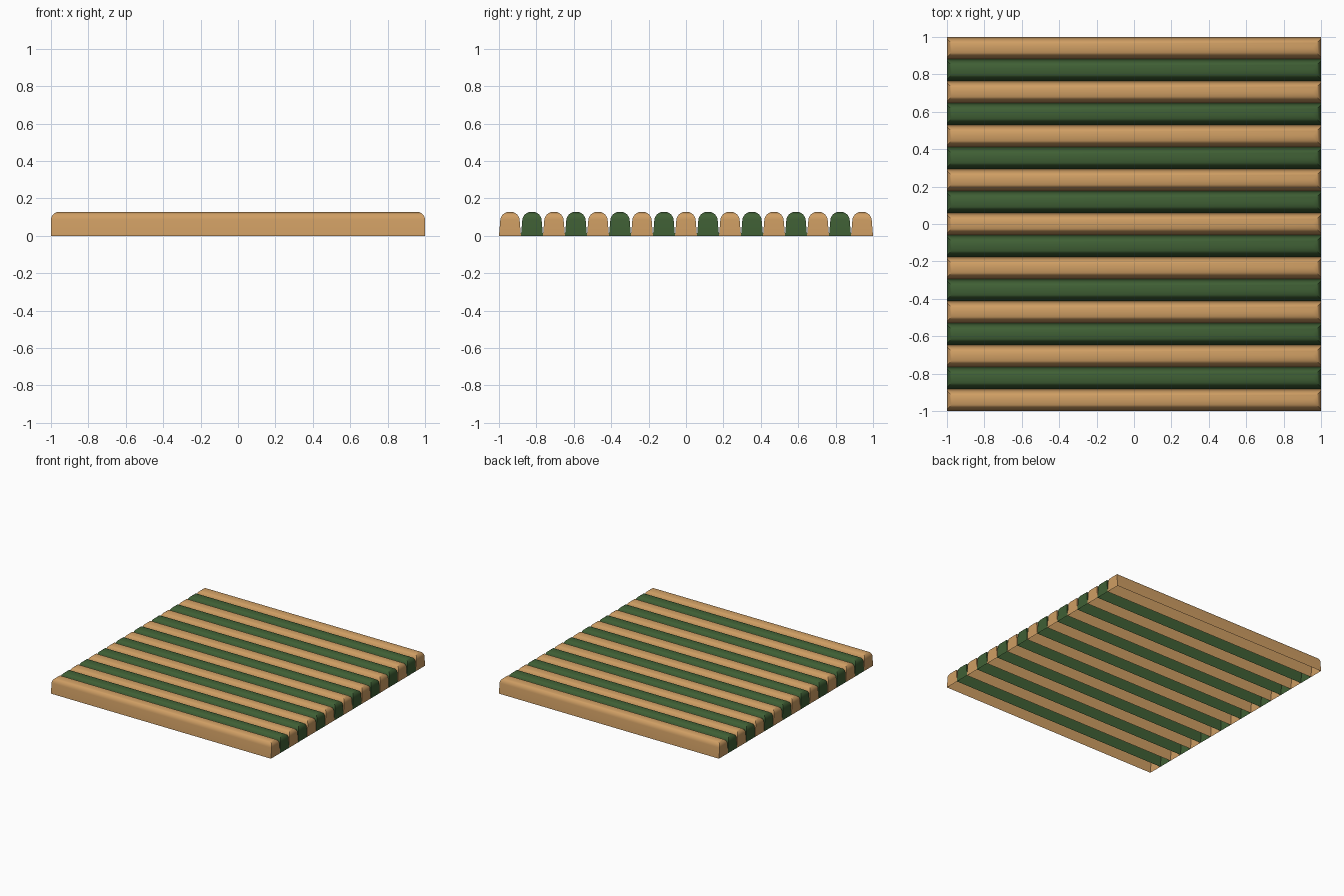
import bpy, bmesh, math

if "Cube" in bpy.data.objects:
    bpy.data.objects.remove(bpy.data.objects["Cube"])

COUNT = 17
PITCH = 2.0 / COUNT
HEIGHT = 0.128
HALF_BOTTOM = PITCH / 2
HALF_TOP = 0.048
ROUND = 0.043


def material(name, color):
    m = bpy.data.materials.new(name)
    m.diffuse_color = color
    m.use_nodes = True
    m.node_tree.nodes["Principled BSDF"].inputs["Base Color"].default_value = m.diffuse_color
    return m


tan = material("tan_wood", (0.62, 0.34, 0.125, 1))
green = material("green_paint", (0.05, 0.115, 0.035, 1))


def slat(name, y, mat):
    # Tapered bar, open underneath, with rounded top edges
    bm = bmesh.new()
    bmesh.ops.create_cube(bm, size=2)
    for v in bm.verts:
        top = v.co.z > 0
        v.co.y *= HALF_TOP if top else HALF_BOTTOM
        v.co.z = HEIGHT if top else 0
    bm.normal_update()
    bottom = [f for f in bm.faces if f.normal.z < -0.9]
    bmesh.ops.delete(bm, geom=bottom, context='FACES_ONLY')
    top_edges = [e for e in bm.edges if all(v.co.z > 0.01 for v in e.verts)]
    bmesh.ops.bevel(bm, geom=top_edges, offset=ROUND, offset_type='OFFSET',
                    segments=6, profile=0.5, affect='EDGES', clamp_overlap=True)
    mesh = bpy.data.meshes.new(name)
    bm.to_mesh(mesh)
    bm.free()
    mesh.materials.append(mat)
    ob = bpy.data.objects.new(name, mesh)
    ob.location.y = y
    bpy.context.collection.objects.link(ob)
    bpy.ops.object.select_all(action='DESELECT')
    ob.select_set(True)
    bpy.context.view_layer.objects.active = ob
    bpy.ops.object.shade_smooth_by_angle(angle=math.radians(35))


# Alternating row of slats from front to back
for i in range(COUNT):
    is_tan = i % 2 == 0
    slat(f"{'tan' if is_tan else 'green'}_slat_{i + 1}",
         (i - (COUNT - 1) / 2) * PITCH, tan if is_tan else green)
